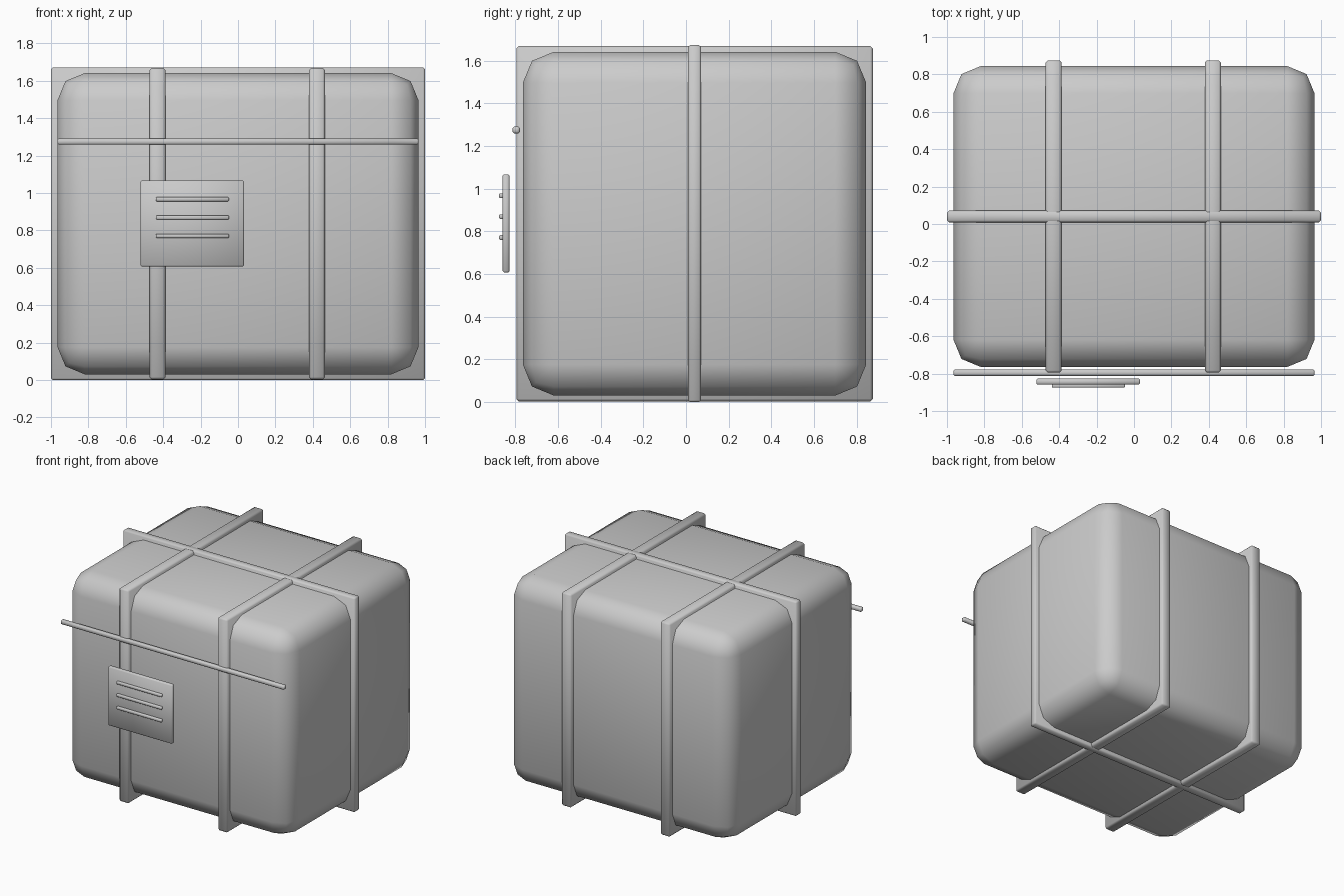
import bpy
import bmesh

old = bpy.data.objects.get("Cube")
if old:
    bpy.data.objects.remove(old, do_unlink=True)

# Single plain grey for the whole crate
GREY = (0.6, 0.6, 0.6, 1.0)
grey = bpy.data.materials.new("light_grey")
grey.use_nodes = True
grey.diffuse_color = GREY
grey.node_tree.nodes["Principled BSDF"].inputs["Base Color"].default_value = GREY


def block(name, centre, size, bevel, segments=1):
    """Box with bevelled edges and smooth shading."""
    mesh = bpy.data.meshes.new(name)
    bm = bmesh.new()
    bmesh.ops.create_cube(bm, size=1)
    bmesh.ops.scale(bm, vec=size, verts=bm.verts)
    bmesh.ops.bevel(bm, geom=bm.edges[:], offset=bevel, segments=segments,
                    profile=0.5, affect='EDGES')
    for face in bm.faces:
        face.smooth = True
    bm.to_mesh(mesh)
    bm.free()
    mesh.materials.append(grey)
    obj = bpy.data.objects.new(name, mesh)
    obj.location = centre
    bpy.context.collection.objects.link(obj)
    return obj


MID_Y, MID_Z = 0.04, 0.836

# Rounded body
block("body", (0, MID_Y, MID_Z), (1.93, 1.608, 1.61), 0.145, 2)

# Bands wrapped around the body, filling the gaps at its rounded corners
for name, x in (("right_band", -0.43), ("left_band", 0.422)):
    block(name, (x, MID_Y, MID_Z), (0.086, 1.67, 1.664), 0.012)
block("cross_band", (0, MID_Y, MID_Z), (2.0, 0.062, 1.672), 0.01)

# Lid rail across the front
block("lid_rail", (0, -0.795, 1.275), (1.93, 0.034, 0.032), 0.007)

# Front label plate with three raised ribs
block("label_plate", (-0.245, -0.843, 0.837), (0.555, 0.032, 0.46), 0.007)
for i in range(3):
    block(f"label_rib_{i + 1}", (-0.244, -0.864, 0.967 - 0.098 * i),
          (0.39, 0.022, 0.022), 0.004)
